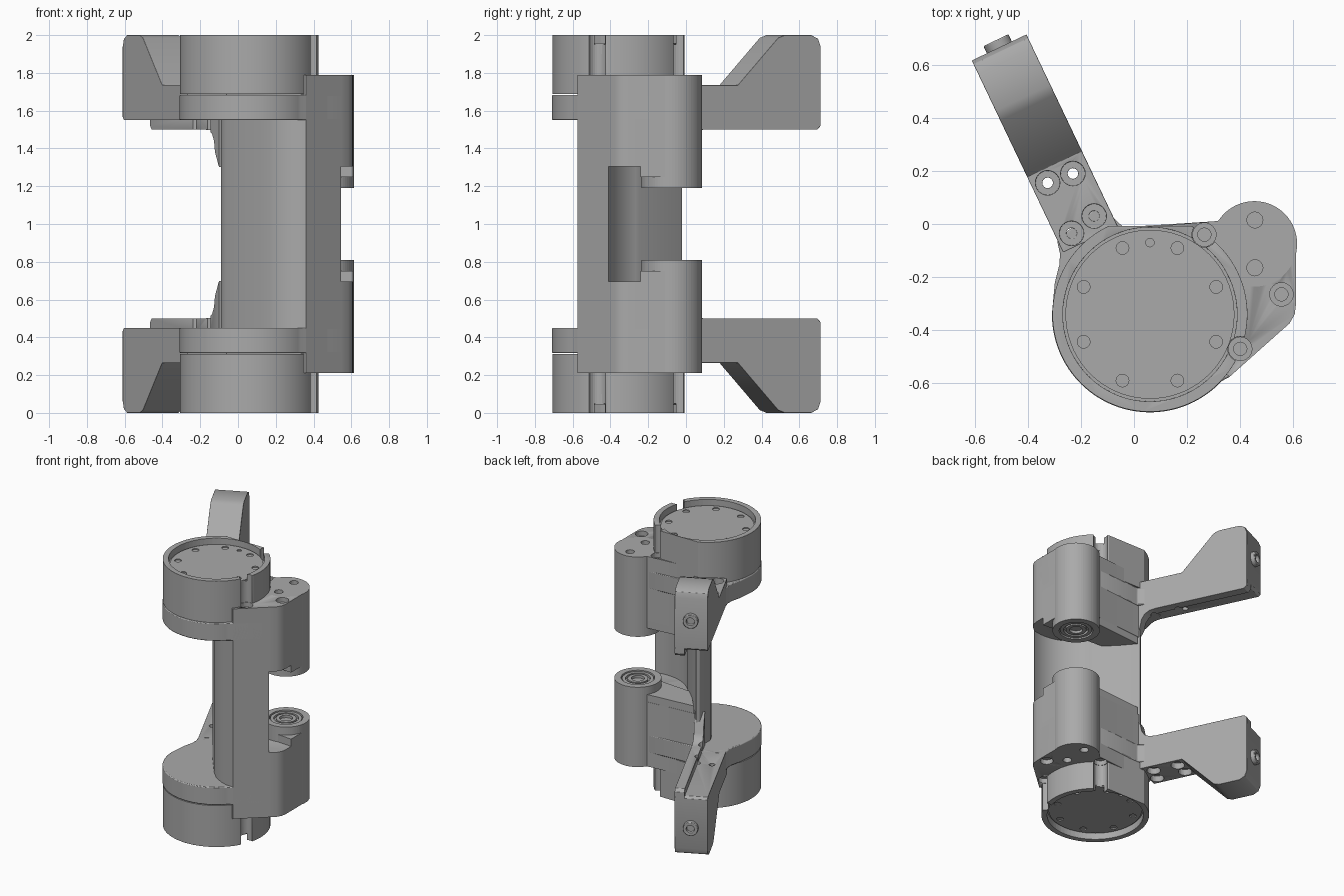
import bpy, bmesh, math
from mathutils import Vector, Matrix

old = bpy.data.objects.get("Cube")
if old:
    bpy.data.objects.remove(old)

GREY = (0.4, 0.4, 0.4, 1)
mat = bpy.data.materials.new("satin_grey")
mat.use_nodes = True
mat.diffuse_color = GREY
mat.node_tree.nodes["Principled BSDF"].inputs["Base Color"].default_value = GREY

DRUM = Vector((0.06, -0.34))
DRUM_R = 0.367
BARREL = Vector((0.453, -0.075))
ARM_DIR = Vector((-0.43, 0.903, 0)).normalized()
ARM_SIDE = Vector((ARM_DIR.y, -ARM_DIR.x, 0))
ARM_ORIGIN = Vector((-0.077, -0.238, 0))


def arc(centre, r, a0, a1, n=32):
    """Points on an arc, angles in degrees."""
    return [(centre[0] + r * math.cos(math.radians(a0 + (a1 - a0) * i / n)),
             centre[1] + r * math.sin(math.radians(a0 + (a1 - a0) * i / n)))
            for i in range(n + 1)]


def solid(name, ring, offset):
    """Extrude a closed ring of points; the object origin sits at mid height."""
    bm = bmesh.new()
    low = [bm.verts.new(Vector(p) - Vector((0, 0, 1))) for p in ring]
    face = bm.faces.new(low)
    ext = bmesh.ops.extrude_face_region(bm, geom=[face])
    top = [v for v in ext["geom"] if isinstance(v, bmesh.types.BMVert)]
    bmesh.ops.translate(bm, verts=top, vec=offset)
    bmesh.ops.recalc_face_normals(bm, faces=bm.faces)
    mesh = bpy.data.meshes.new(name)
    bm.to_mesh(mesh)
    bm.free()
    mesh.materials.append(mat)
    obj = bpy.data.objects.new(name, mesh)
    obj.location.z = 1
    bpy.context.collection.objects.link(obj)
    return obj


def prism(name, outline, z0, z1):
    return solid(name, [(x, y, z0) for x, y in outline], Vector((0, 0, z1 - z0)))


def disc(name, centre, r, z0, z1, n=48):
    return prism(name, arc(centre, r, 0, 360 - 360 / n, n - 1), z0, z1)


def arm_part(name, profile, v0, v1):
    """Profile in (distance along arm, height), extruded across the arm."""
    ring = [ARM_ORIGIN + ARM_DIR * u + ARM_SIDE * v0 + Vector((0, 0, z)) for u, z in profile]
    return solid(name, ring, ARM_SIDE * (v1 - v0))


def combine(obj, tools, operation="DIFFERENCE"):
    for tool in tools:
        mod = obj.modifiers.new(tool.name, "BOOLEAN")
        mod.operation = operation
        mod.solver = "EXACT"
        mod.object = tool
        tool.hide_render = True
        tool.hide_viewport = True


def finish(obj, bevel=0.006, mirror=True):
    if bevel:
        mod = obj.modifiers.new("soft_edges", "BEVEL")
        mod.width = bevel
        mod.segments = 2
        mod.limit_method = "ANGLE"
        mod.angle_limit = math.radians(40)
    if mirror:
        mod = obj.modifiers.new("mirror", "MIRROR")
        mod.use_axis = (False, False, True)
        mod.use_mirror_merge = False
    bpy.ops.object.select_all(action="DESELECT")
    obj.select_set(True)
    bpy.context.view_layer.objects.active = obj
    bpy.ops.object.shade_smooth_by_angle(angle=math.radians(30))


def screw_cutters(name, spots, r_head, z_seat, r_hole, z_hole, z_top):
    cutters = []
    for i, spot in enumerate(spots):
        cutters.append(disc(f"{name}_head_{i}", spot, r_head, z_seat, z_top, 24))
        cutters.append(disc(f"{name}_hole_{i}", spot, r_hole, z_hole, z_seat + 0.01, 16))
    return cutters


# Drum with recessed face, flat back and screw notches
drum = disc("drum", DRUM, DRUM_R, 1.688, 2.0, 96)
notch_spots = [(0.4, -0.47), (0.265, -0.04)]
combine(drum, [
    disc("drum_recess", DRUM, 0.328, 1.95, 2.1, 72),
    prism("drum_back_trim", [(-0.4, -0.008), (0.6, -0.008), (0.6, 0.3), (-0.4, 0.3)], 1.6, 2.1),
] + [disc(f"drum_notch_{i}", s, 0.047, 1.6, 2.1, 24) for i, s in enumerate(notch_spots)])
finish(drum, 0.004)

# Rotor face with a ring of holes
rotor = disc("rotor_face", DRUM, 0.318, 1.9, 1.958, 72)
ring = [DRUM + Vector((math.cos(a), math.sin(a))) * 0.27
        for a in (math.radians(22.5 + 45 * i) for i in range(8))]
combine(rotor, [disc(f"rotor_hole_{i}", s, 0.024, 1.93, 2.0, 16) for i, s in enumerate(ring)]
        + [disc("rotor_pin_hole", (0.06, -0.07), 0.016, 1.93, 2.0, 16)])
finish(rotor, 0)

# Flange plate under the drum, blending into arm and side block
corner = [(0.61, -0.3), (0.605, -0.34), (0.585, -0.375), (0.545, -0.41), (0.36, -0.575)]
flange = prism("flange_plate",
               [(-0.11, 0.09), (-0.085, 0.03), (-0.04, -0.012), (0.3, 0.01), (0.4, -0.02),
                (0.61, -0.07)] + corner
               + arc(DRUM, DRUM_R + 0.002, -43, -180, 48)
               + [(-0.298, -0.22), (-0.28, -0.15), (-0.279, -0.11), (-0.29, -0.06)],
               1.55, 1.684)
finish(flange)

# Side block with hinge barrel
block = prism("side_block", [(0.25, -0.5), (0.1, -0.3), (-0.06, -0.02), (0.3, 0.01),
                             (0.45, 0.03), (0.61, -0.07)] + corner, 1.305, 1.79)
step = prism("block_step", [(0.61, -0.24), (0.61, -0.07), (0.45, 0.02), (0.3, 0.009),
                            (-0.05, -0.021), (0.1, -0.2)], 1.25, 1.5)
barrel = disc("barrel", BARREL, 0.161, 1.19, 1.79, 64)
combine(block, [step, barrel], "UNION")
combine(block, [disc("bearing_seat", BARREL, 0.115, 1.1, 1.215)]
        + screw_cutters("block_screw", notch_spots + [(0.555, -0.265)], 0.044, 1.755, 0.025, 1.71, 2.1)
        + [disc(f"block_pin_{i}", (0.455, y), 0.03, 1.74, 1.9, 20) for i, y in enumerate((0.015, -0.165))])
finish(block, 0.004)

# Bearing in the barrel end
for name, r_out, r_in in (("bearing_outer_ring", 0.108, 0.085), ("bearing_inner_ring", 0.07, 0.045)):
    bearing = disc(name, BARREL, r_out, 1.196, 1.23)
    combine(bearing, [disc(name + "_bore", BARREL, r_in, 1.15, 1.222)])
    finish(bearing, 0)

# Column joining both ends, hollowed around the hinge axis
inner = arc((0.45, -0.1), 0.323, -73, -153, 20)
column = prism("column", [(0.36, -0.575), (0.545, -0.41)] + inner
               + [(-0.07, -0.02), (-0.09, -0.035), (-0.09, -0.16), (-0.065, -0.21), (0, -0.3),
                  (0.12, -0.455), (0.18, -0.515), (0.25, -0.555), (0.3, -0.57)], 0.34, 1.66)
finish(column, 0.004, mirror=False)

# Arm with raised end grip and countersunk holes
arm = arm_part("arm", [(0.2, 1.55), (0.985, 1.55), (1.0, 1.565), (1.0, 1.94), (0.985, 1.98),
                       (0.945, 2.0), (0.79, 2.0), (0.75, 1.985), (0.514, 1.735), (0.2, 1.735)],
               -0.115, 0.113)
arm_spots = [(-0.325, 0.155), (-0.23, 0.19), (-0.235, -0.035), (-0.15, 0.03)]
arm_cutters = screw_cutters("arm_screw", arm_spots, 0.046, 1.69, 0.02, 1.4, 1.82)
combine(arm, arm_cutters)
finish(arm)

# Lip along the arm, curving into the column
lip = arm_part("arm_lip", [(0.15, 1.3), (0.2, 1.38), (0.212, 1.44), (0.235, 1.475), (0.27, 1.495),
                           (0.32, 1.5), (0.98, 1.5), (1.0, 1.52), (1.0, 1.57), (0.15, 1.57)],
               0.045, 0.113)
combine(lip, arm_cutters)
finish(lip)

# Round boss on the arm end
boss = disc("arm_end_boss", (0, 0), 0.052, 1.0, 1.04, 32)
bore = disc("arm_end_bore", (0, 0), 0.028, 1.015, 1.1, 24)
place = Matrix.Translation(ARM_ORIGIN + ARM_DIR * 0.99 + Vector((0, 0, 0.78))) \
    @ ARM_DIR.to_track_quat("Z", "Y").to_matrix().to_4x4()
for part in (boss, bore):
    part.data.transform(place)
combine(boss, [bore])
finish(boss, 0.004)
